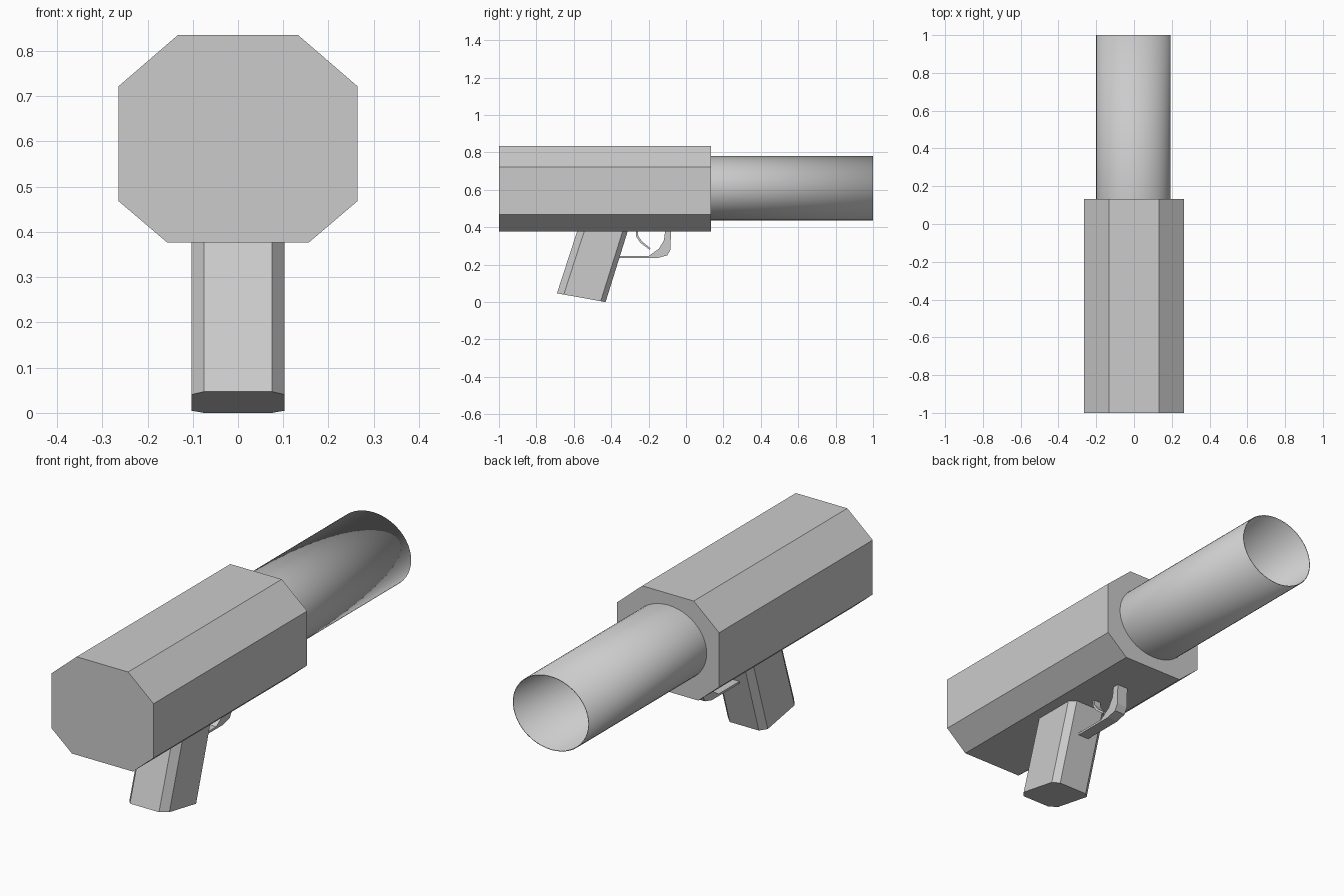
import bpy, bmesh, math

cube = bpy.data.objects.get("Cube")
if cube:
    bpy.data.objects.remove(cube, do_unlink=True)

grey = bpy.data.materials.new("plain_grey")
grey.use_nodes = True
colour = (0.6, 0.6, 0.6, 1)
grey.diffuse_color = colour
grey.node_tree.nodes["Principled BSDF"].inputs["Base Color"].default_value = colour


def finish(name, bm, smooth=False):
    bmesh.ops.recalc_face_normals(bm, faces=bm.faces)
    mesh = bpy.data.meshes.new(name)
    bm.to_mesh(mesh)
    bm.free()
    mesh.materials.append(grey)
    for p in mesh.polygons:
        p.use_smooth = smooth
    ob = bpy.data.objects.new(name, mesh)
    bpy.context.collection.objects.link(ob)
    return ob


def loft(name, rings, caps=True, smooth=False):
    """Bridge equal-sized rings of points, optionally capping both ends."""
    bm = bmesh.new()
    loops = [[bm.verts.new(p) for p in ring] for ring in rings]
    n = len(loops[0])
    for a, b in zip(loops, loops[1:]):
        for i in range(n):
            j = (i + 1) % n
            bm.faces.new((a[i], a[j], b[j], b[i]))
    if caps:
        bm.faces.new(loops[0])
        bm.faces.new(loops[-1])
    return finish(name, bm, smooth)


def side_plate(name, outline, half):
    """Extrude a side outline (y, z) across the width."""
    return loft(name, [[(x, y, z) for y, z in outline] for x in (-half, half)])


# Chamfered housing
half = [(0.133, 0.835), (0.264, 0.722), (0.264, 0.468), (0.157, 0.377)]
octagon = half + [(-x, z) for x, z in reversed(half)]
loft("housing", [[(x, y, z) for x, z in octagon] for y in (-1, 0.133)])


# Thin-walled open barrel, smooth over its rim
def ellipse(y, wall):
    return [(-0.003 + (0.197 - wall) * math.cos(t), y,
             0.609 + (0.172 - wall) * math.sin(t))
            for t in (math.tau * i / 48 for i in range(48))]


loft("barrel", [ellipse(0.12, 0), ellipse(1, 0), ellipse(1, 0.004),
                ellipse(0.12, 0.004)], caps=False, smooth=True)

# Raked grip with chamfered corners
quarter = [(0.075, 0), (0.103, 0.14), (0.103, 0.9), (0.075, 1)]
section = quarter + [(-x, t) for x, t in reversed(quarter)]


def grip_ring(back, front):
    return [(x, back[0] + (front[0] - back[0]) * t,
             back[1] + (front[1] - back[1]) * t) for x, t in section]


loft("grip", [grip_ring((-0.69, 0.047), (-0.43, 0)),
              grip_ring((-0.575, 0.4), (-0.305, 0.4))])

# Guard strip bending up into the housing
side_plate("trigger_guard", [
    (-0.37, 0.236), (-0.15, 0.236), (-0.1, 0.25), (-0.083, 0.28), (-0.08, 0.39),
    (-0.11, 0.39), (-0.118, 0.33), (-0.145, 0.285), (-0.2, 0.246), (-0.37, 0.246)], 0.028)

# Small curled trigger
side_plate("trigger", [
    (-0.268, 0.39), (-0.266, 0.35), (-0.245, 0.318), (-0.195, 0.28),
    (-0.19, 0.288), (-0.235, 0.324), (-0.255, 0.352), (-0.258, 0.39)], 0.018)
